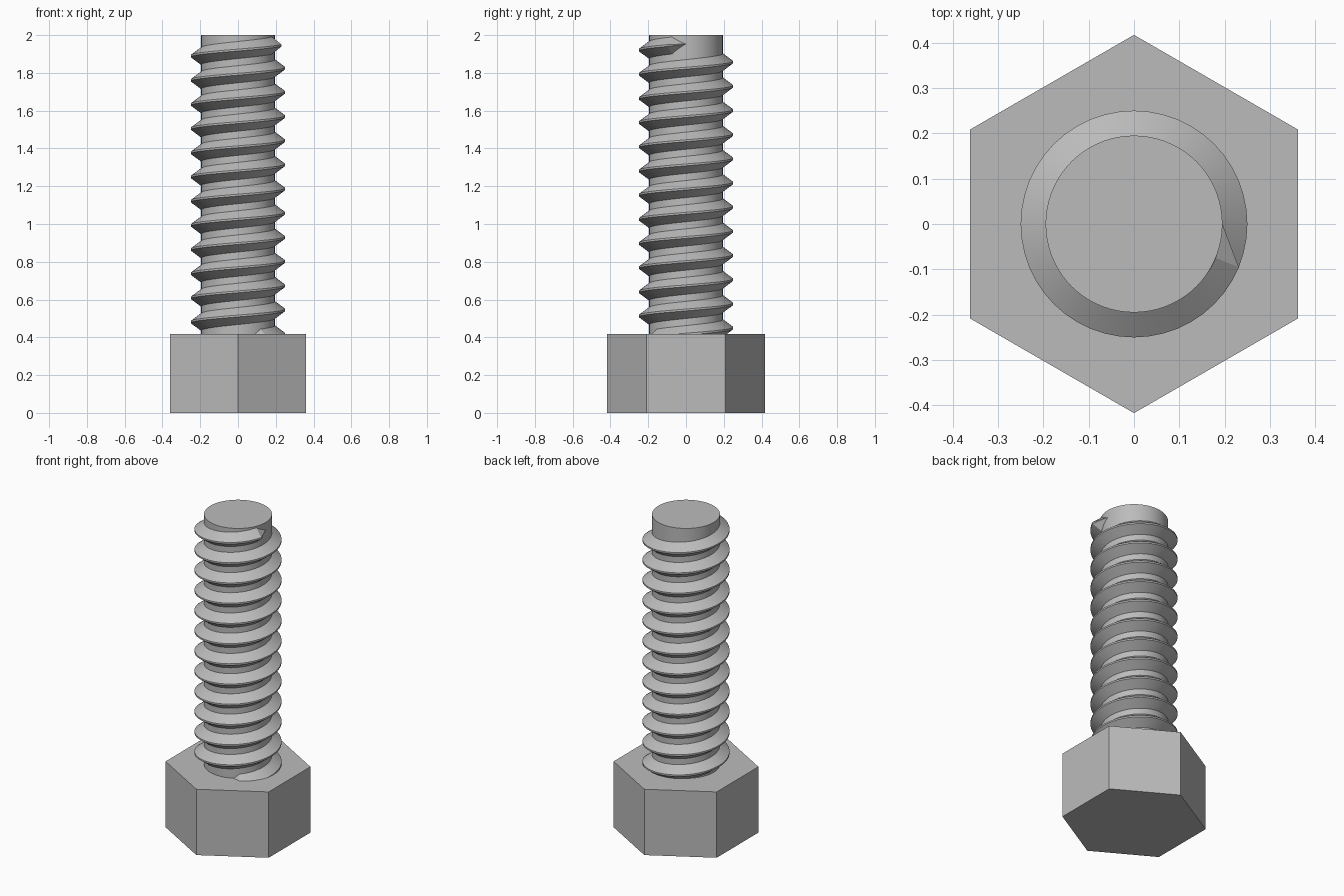
import bpy
import bmesh
from math import radians, sin, cos
from mathutils import Vector

if "Cube" in bpy.data.objects:
    bpy.data.objects.remove(bpy.data.objects["Cube"])

HEAD_RADIUS, HEAD_HEIGHT = 0.417, 0.417
CORE_RADIUS, CREST_RADIUS, TOP = 0.195, 0.25, 2.0
PITCH, ROOT_HALF, CREST_HALF = 0.128, 0.047, 0.005
STEP = 7.5

steel = bpy.data.materials.new("steel grey")
steel.use_nodes = True
colour = (0.5, 0.5, 0.5, 1)
steel.diffuse_color = colour
steel.node_tree.nodes["Principled BSDF"].inputs["Base Color"].default_value = colour


def add_object(name, bm, smooth=False):
    bmesh.ops.recalc_face_normals(bm, faces=bm.faces)
    mesh = bpy.data.meshes.new(name)
    bm.to_mesh(mesh)
    bm.free()
    mesh.materials.append(steel)
    obj = bpy.data.objects.new(name, mesh)
    bpy.context.collection.objects.link(obj)
    if smooth:
        bpy.ops.object.select_all(action="DESELECT")
        obj.select_set(True)
        bpy.context.view_layer.objects.active = obj
        bpy.ops.object.shade_smooth_by_angle(angle=radians(25))
    return obj


def prism(name, sides, radius, bottom, top, smooth=False):
    """Upright prism with one corner on the y axis."""
    bm = bmesh.new()
    angles = [radians(90 + 360 * i / sides) for i in range(sides)]
    base = bm.faces.new([bm.verts.new((radius * cos(a), radius * sin(a), bottom))
                         for a in angles])
    cap = bmesh.ops.extrude_face_region(bm, geom=[base])["geom"]
    moved = [v for v in cap if isinstance(v, bmesh.types.BMVert)]
    bmesh.ops.translate(bm, verts=moved, vec=(0, 0, top - bottom))
    return add_object(name, bm, smooth)


# Hexagonal head and plain round core
prism("hex_head", 6, HEAD_RADIUS, 0, HEAD_HEIGHT)
prism("shank_core", 72, CORE_RADIUS, HEAD_HEIGHT - 0.01, TOP, smooth=True)

# Right-handed helical thread, its ends tapering to points on the core
FIRST, LAST = -75.0, 360.0 * 12
TAPER = 3 * STEP
count = int((LAST - FIRST - 2 * TAPER) / STEP)
angles = [FIRST + TAPER + STEP * i for i in range(count + 1)]
root = CORE_RADIUS - 0.002
profile = [(root, -ROOT_HALF), (CREST_RADIUS, -CREST_HALF),
           (CREST_RADIUS, CREST_HALF), (root, ROOT_HALF)]


def on_helix(degrees, radius, offset):
    a = radians(degrees)
    z = HEAD_HEIGHT + PITCH * degrees / 360 + offset
    return Vector((radius * cos(a), radius * sin(a), z))


bm = bmesh.new()
rings = [[bm.verts.new(on_helix(d, r, h)) for r, h in profile] for d in angles]
for low, high in zip(rings, rings[1:]):
    for i in range(4):
        j = (i + 1) % 4
        bm.faces.new((low[i], low[j], high[j], high[i]))
for ring, degrees in ((rings[0], FIRST), (rings[-1], LAST)):
    tip = bm.verts.new(on_helix(degrees, CORE_RADIUS, 0))
    for i in range(4):
        bm.faces.new((ring[i], ring[(i + 1) % 4], tip))
add_object("screw_thread", bm, smooth=True)
